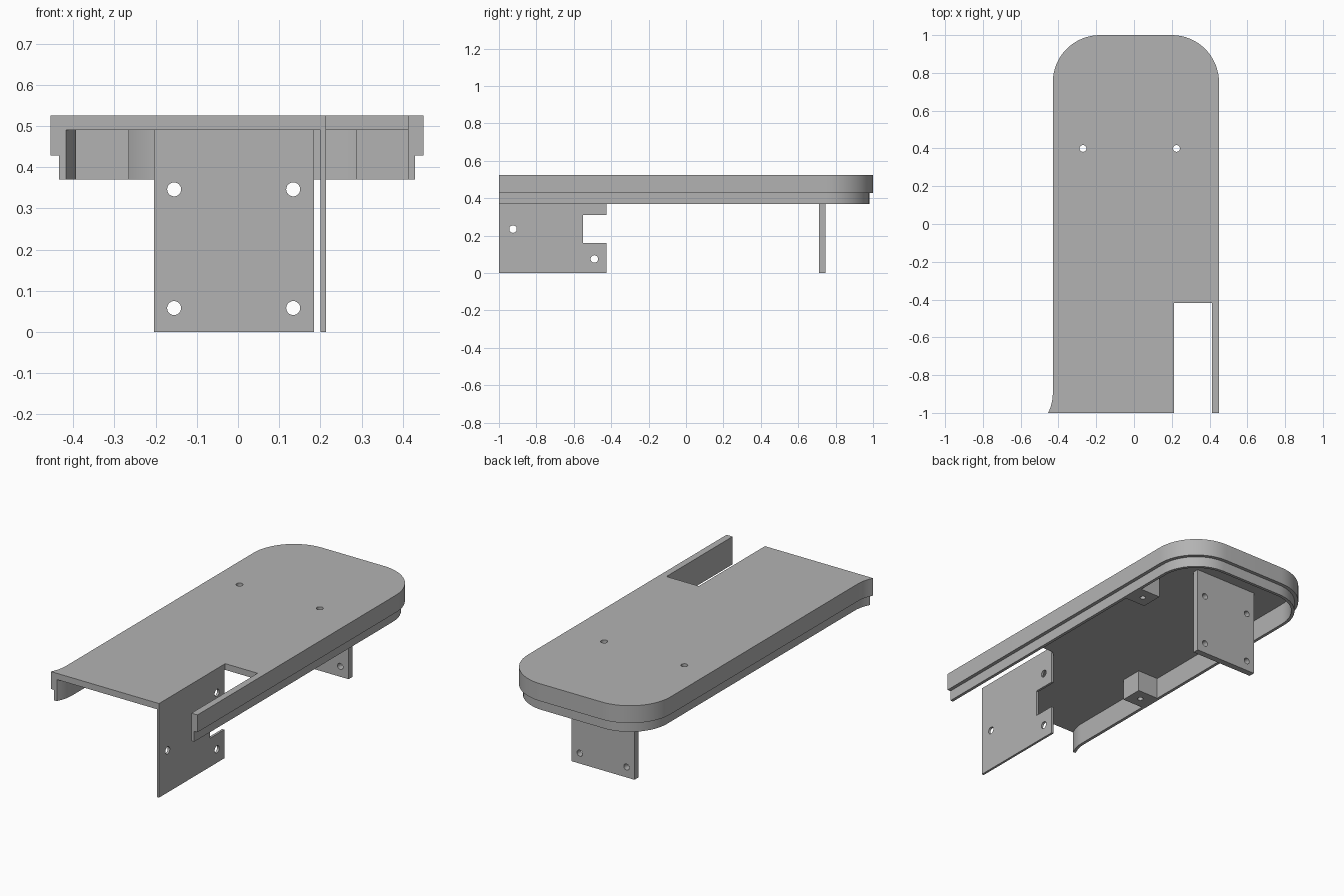
import bpy
import bmesh
import math
from mathutils import Matrix, Vector

cube = bpy.data.objects.get("Cube")
if cube:
    bpy.data.objects.remove(cube, do_unlink=True)

GREY = (0.45, 0.45, 0.45, 1)
grey = bpy.data.materials.new("plain grey")
grey.use_nodes = True
grey.diffuse_color = GREY
grey.node_tree.nodes["Principled BSDF"].inputs["Base Color"].default_value = GREY

LEFT, RIGHT, BACK, FRONT = 0.45, -0.43, 1.0, -1.0
WALL, STEP = 0.037, 0.02
BASE, LEDGE, CEILING, TOP = 0.37, 0.428, 0.49, 0.525


def new_object(name, bm):
    bmesh.ops.recalc_face_normals(bm, faces=bm.faces)
    mesh = bpy.data.meshes.new(name)
    bm.to_mesh(mesh)
    bm.free()
    obj = bpy.data.objects.new(name, mesh)
    bpy.context.collection.objects.link(obj)
    mesh.materials.append(grey)
    return obj


def prism(name, points, z0, z1):
    """Extrude a plan outline between two heights."""
    bm = bmesh.new()
    face = bm.faces.new([bm.verts.new((x, y, z0)) for x, y in points])
    grown = bmesh.ops.extrude_face_region(bm, geom=[face])["geom"]
    moved = [v for v in grown if isinstance(v, bmesh.types.BMVert)]
    bmesh.ops.translate(bm, verts=moved, vec=(0, 0, z1 - z0))
    return new_object(name, bm)


def box(name, x0, x1, y0, y1, z0, z1):
    return prism(name, [(x0, y0), (x1, y0), (x1, y1), (x0, y1)], z0, z1)


def cut(obj, cutter):
    """Subtract the cutter, keep the result and drop the cutter."""
    cutter.hide_render = True
    mod = obj.modifiers.new("cut", "BOOLEAN")
    mod.operation = "DIFFERENCE"
    mod.solver = "EXACT"
    mod.object = cutter
    bpy.context.view_layer.update()
    graph = bpy.context.evaluated_depsgraph_get()
    mesh = bpy.data.meshes.new_from_object(obj.evaluated_get(graph))
    obj.modifiers.clear()
    obj.data = mesh
    bpy.data.objects.remove(cutter, do_unlink=True)


def drill(obj, axis, radius, depth, centres):
    """Drill round holes along an axis."""
    turn = Vector((0, 0, 1)).rotation_difference(Vector(axis)).to_matrix().to_4x4()
    bm = bmesh.new()
    for c in centres:
        bmesh.ops.create_cone(bm, cap_ends=True, segments=24, radius1=radius,
                              radius2=radius, depth=depth,
                              matrix=Matrix.Translation(c) @ turn)
    cut(obj, new_object("drill", bm))


def outline(inset, overshoot=0.0):
    """Plan of the shell: rounded back, straight sides, flared front corner."""
    r = 0.25 - inset
    pts = [(LEFT - inset, FRONT - overshoot)]
    for cx, start in ((LEFT - 0.25, 0), (RIGHT + 0.25, 90)):
        for i in range(17):
            a = math.radians(start + 90 * i / 16)
            pts.append((cx + r * math.cos(a), BACK - 0.25 + r * math.sin(a)))
    for i in range(9):
        t = i / 8
        pts.append((RIGHT + inset - 0.025 * t * t, FRONT + 0.1 * (1 - t)))
    if overshoot:
        pts.append((pts[-1][0], FRONT - overshoot))
    return pts


# Shell: hollow underneath, open at the front, stepped round the outside
shell = prism("shell", outline(0), BASE, TOP)
cut(shell, prism("hollow", outline(WALL, 0.1), 0.3, CEILING))
step = outline(-0.06, 0.1) + outline(STEP, 0.1)[::-1]
cut(shell, prism("step", step, 0.3, LEDGE))
cut(shell, box("slot", 0.213, LEFT - WALL, -1.1, -0.417, 0.3, 0.6))
drill(shell, (0, 0, 1), 0.018, 0.2, [(-0.27, 0.4, 0.5), (0.225, 0.4, 0.5)])

# Side plate beside the slot, with a notch in its rear edge
side_plate = box("side_plate", 0.2, 0.213, FRONT, -0.425, 0, CEILING)
cut(side_plate, box("notch", 0.1, 0.3, -0.55, -0.3, 0.16, 0.31))
drill(side_plate, (1, 0, 0), 0.02, 0.2,
      [(0.2, -0.925, 0.235), (0.2, -0.49, 0.075), (0.2, -0.49, 0.39)])

# Rear plate with four holes
rear_plate = box("rear_plate", -0.204, 0.185, 0.71, 0.745, 0, CEILING)
drill(rear_plate, (0, 1, 0), 0.017, 0.2,
      [(x, 0.73, z) for x in (-0.155, 0.134) for z in (0.058, 0.346)])

# Screw blocks on the inner walls, with blind holes from below
parts = [shell, side_plate, rear_plate]
for name, x0, x1, y in (("left_block", 0.288, LEFT - WALL, 0.49),
                        ("right_block", RIGHT + WALL, -0.265, -0.34)):
    block = box(name, x0, x1, y - 0.063, y + 0.063, BASE, CEILING)
    drill(block, (0, 0, 1), 0.015, 0.16, [((x0 + x1) / 2, y, BASE)])
    parts.append(block)

for obj in bpy.context.selected_objects:
    obj.select_set(False)
for obj in parts:
    obj.select_set(True)
bpy.context.view_layer.objects.active = shell
bpy.ops.object.shade_smooth_by_angle(angle=math.radians(30))
